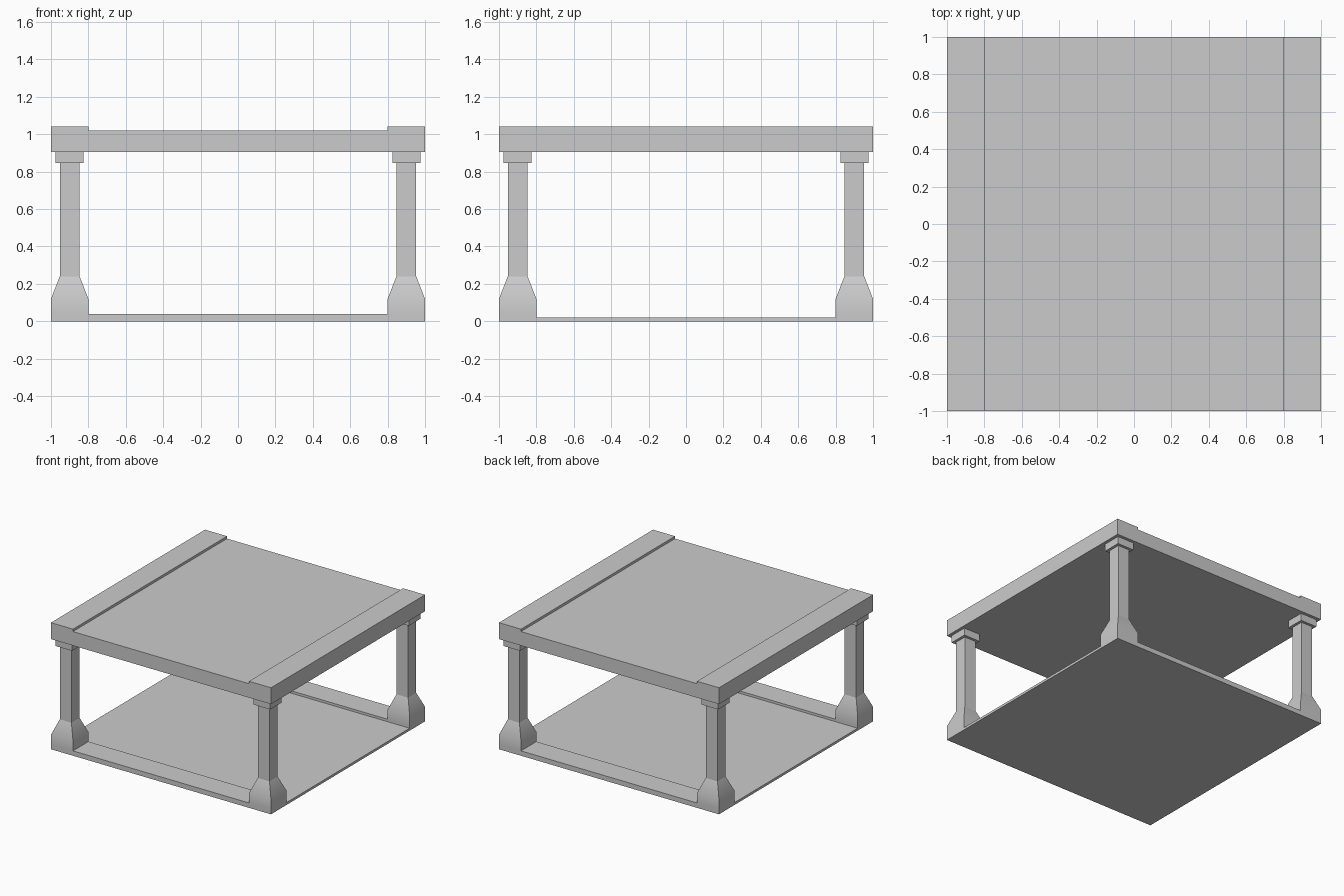
import bpy
import bmesh

if "Cube" in bpy.data.objects:
    bpy.data.objects.remove(bpy.data.objects["Cube"])


def add_object(name, bm):
    bmesh.ops.recalc_face_normals(bm, faces=bm.faces)
    mesh = bpy.data.meshes.new(name)
    bm.to_mesh(mesh)
    bm.free()
    obj = bpy.data.objects.new(name, mesh)
    bpy.context.collection.objects.link(obj)
    return obj


def extruded_profile(name, points, direction):
    """Extrude a closed outline of 3D points along a vector."""
    bm = bmesh.new()
    face = bm.faces.new([bm.verts.new(p) for p in points])
    result = bmesh.ops.extrude_face_region(bm, geom=[face], use_keep_orig=True)
    verts = [g for g in result["geom"] if isinstance(g, bmesh.types.BMVert)]
    bmesh.ops.translate(bm, verts=verts, vec=direction)
    return add_object(name, bm)


def square_column(name, sections, cx=0.9, cy=0.9):
    """Loft square sections (half width, z), mirrored to all four corners."""
    bm = bmesh.new()
    rings = [[bm.verts.new((cx + sx * h, cy + sy * h, z))
              for sx, sy in ((-1, -1), (1, -1), (1, 1), (-1, 1))]
             for h, z in sections]
    bm.faces.new(rings[0])
    bm.faces.new(rings[-1])
    for low, high in zip(rings, rings[1:]):
        for i in range(4):
            j = (i + 1) % 4
            bm.faces.new((low[i], low[j], high[j], high[i]))
    obj = add_object(name, bm)
    mirror = obj.modifiers.new("four_corners", "MIRROR")
    mirror.use_axis = (True, True, False)
    mirror.use_mirror_merge = False
    return obj


def stepped_outline(bottom, low, high):
    """Slab outline (u, z) with a raised border at each end."""
    return [(-1, bottom), (1, bottom), (1, high), (0.8, high),
            (0.8, low), (-0.8, low), (-0.8, high), (-1, high)]


# Floor with raised rails along front and back
extruded_profile("floor", [(-1, u, z) for u, z in stepped_outline(0, 0.02, 0.04)],
                 (2, 0, 0))

# Roof slab with raised rails along left and right
extruded_profile("roof", [(u, -1, z) for u, z in stepped_outline(0.905, 1.02, 1.04)],
                 (0, 2, 0))

# Flared column bases, softly shaded across the taper
base = square_column("column_bases", [(0.1, 0.04), (0.1, 0.12), (0.053, 0.24)])
bpy.context.view_layer.objects.active = base
base.select_set(True)
bpy.ops.object.shade_smooth_by_angle()

# Square shafts and capitals
square_column("column_shafts", [(0.053, 0.24), (0.053, 0.845)])
square_column("column_capitals", [(0.075, 0.845), (0.075, 0.905)])
